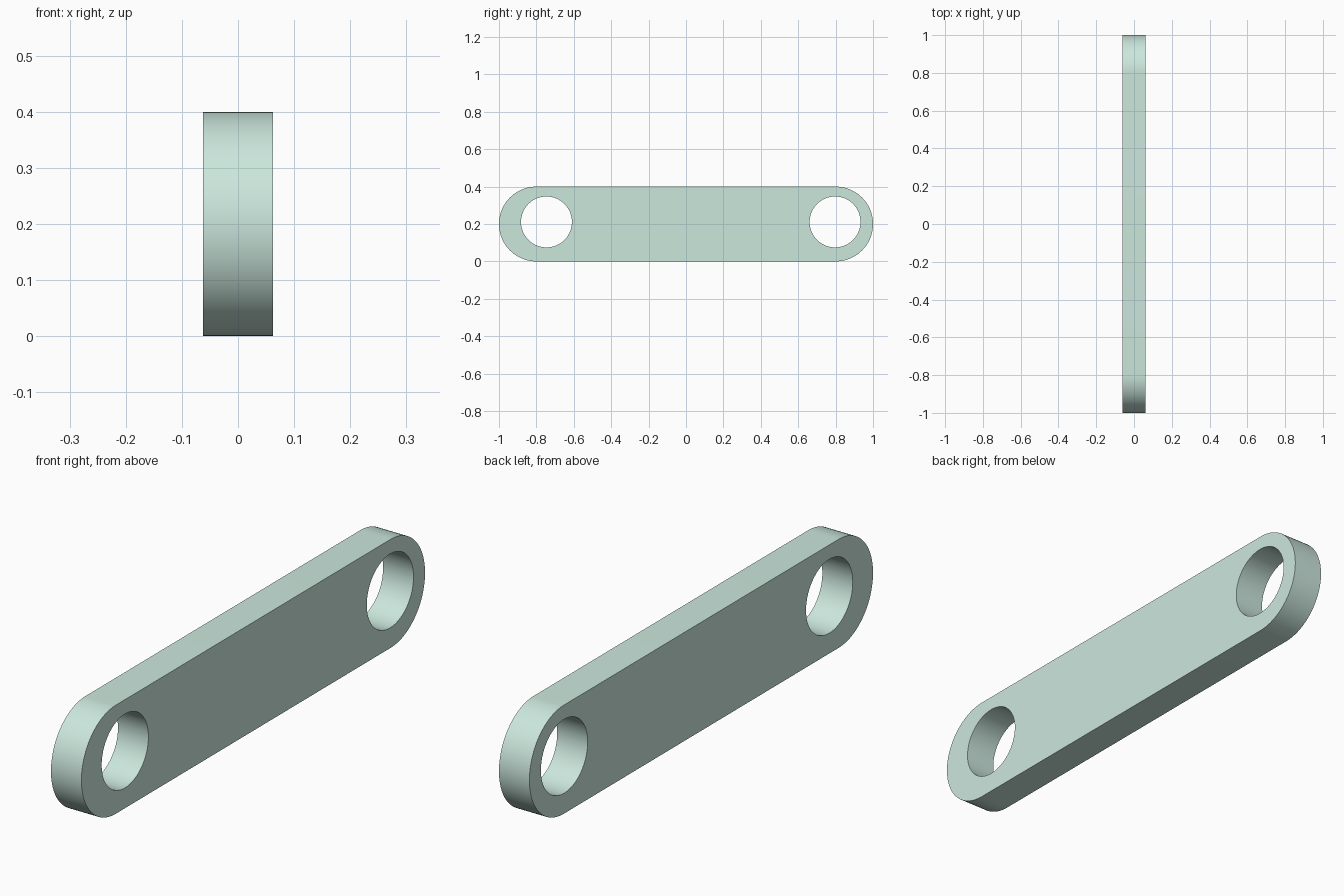
import bpy, bmesh
from math import pi, cos, sin, radians

if "Cube" in bpy.data.objects:
    bpy.data.objects.remove(bpy.data.objects["Cube"])

HALF_THICK = 0.062
END_R = 0.2
HOLE_R = 0.136


def arc(cx, cy, r, start, sweep, n):
    return [(cx + r * cos(start + sweep * i / n), cy + r * sin(start + sweep * i / n))
            for i in range(n + 1)]


# Profile: rounded bar outline and two round holes
outline = arc(0.8, 0.2, END_R, -pi / 2, pi, 48) + arc(-0.8, 0.2, END_R, pi / 2, pi, 48)
holes = [arc(y, 0.211, HOLE_R, 0, 2 * pi, 96)[:-1] for y in (-0.746, 0.797)]

curve = bpy.data.curves.new("link_plate", 'CURVE')
curve.dimensions = '2D'
curve.fill_mode = 'BOTH'
curve.extrude = HALF_THICK
for pts in [outline] + holes:
    spline = curve.splines.new('POLY')
    spline.points.add(len(pts) - 1)
    for p, (a, b) in zip(spline.points, pts):
        p.co = (a, b, 0, 1)
    spline.use_cyclic_u = True

# Plate: stand the profile up so its length runs along y
plate = bpy.data.objects.new("link_plate", curve)
bpy.context.collection.objects.link(plate)
plate.rotation_euler = (pi / 2, 0, pi / 2)
bpy.context.view_layer.objects.active = plate
plate.select_set(True)
bpy.ops.object.convert(target='MESH')
plate = bpy.context.object

# Weld caps to walls
bm = bmesh.new()
bm.from_mesh(plate.data)
bmesh.ops.remove_doubles(bm, verts=bm.verts, dist=1e-5)
bmesh.ops.recalc_face_normals(bm, faces=bm.faces)
bm.to_mesh(plate.data)
bm.free()
bpy.ops.object.shade_smooth_by_angle(angle=radians(30))

# Pale green finish
mat = bpy.data.materials.new("pale_green")
mat.diffuse_color = (0.60, 0.80, 0.72, 1)
mat.use_nodes = True
mat.node_tree.nodes["Principled BSDF"].inputs["Base Color"].default_value = mat.diffuse_color
plate.data.materials.clear()
plate.data.materials.append(mat)
